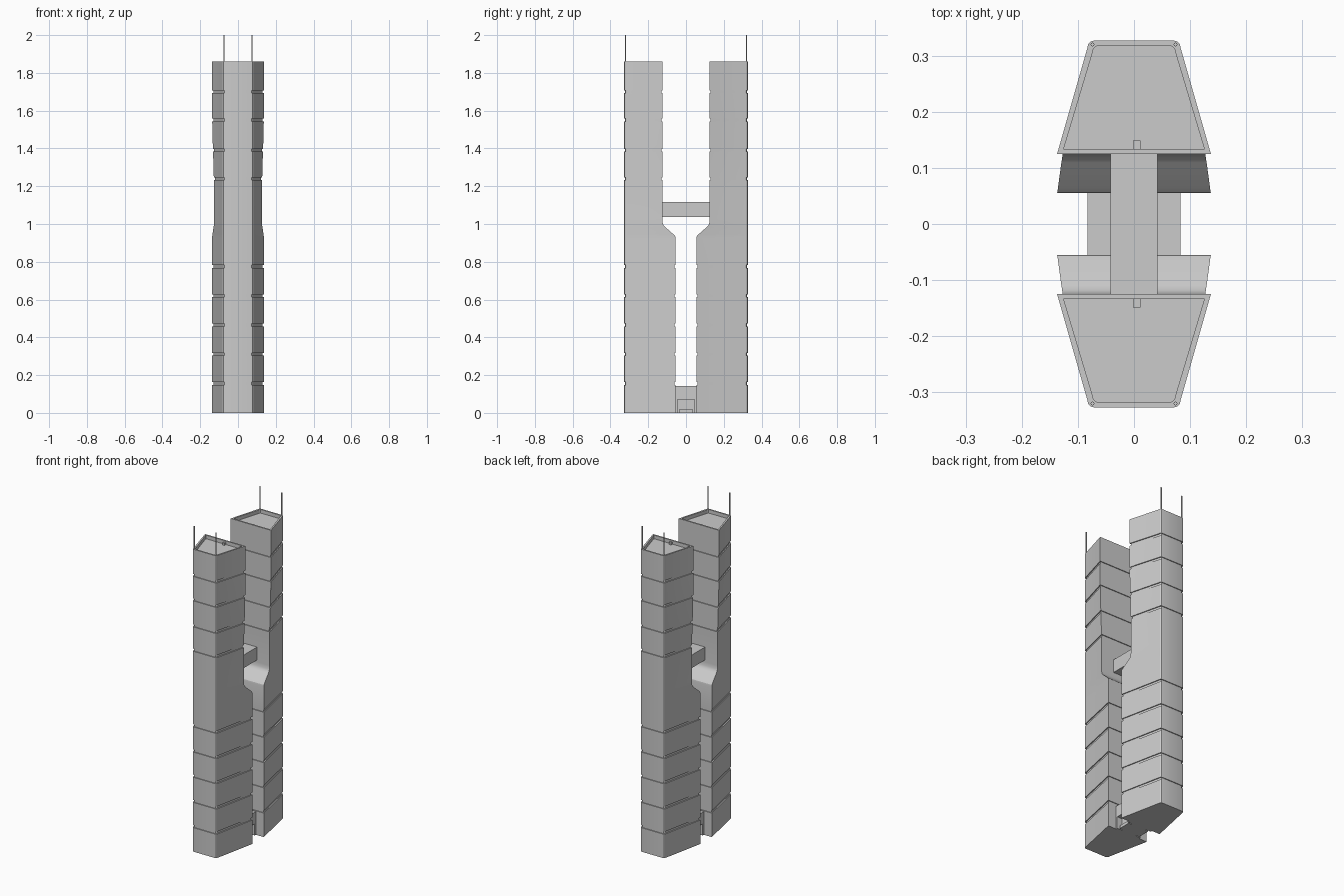
import bpy, bmesh, math

if "Cube" in bpy.data.objects:
    bpy.data.objects.remove(bpy.data.objects["Cube"])

TOP = 1.86
# tower profile: height, inner-face y, inner half width
KEYS = [(0, .055, .137), (.925, .055, .137), (.935, .057, .1365), (.944, .065, .1355),
        (.983, .109, .1295), (.992, .118, .128), (1.005, .123, .1275), (1.025, .125, .127),
        (1.20, .125, .127), (1.30, .125, .1295), (1.42, .125, .1335), (1.56, .125, .137),
        (TOP, .125, .137)]
GROOVES = [.155, .31, .465, .62, .775, 1.24, 1.39, 1.55, 1.70]


def profile(z):
    for (z0, y0, w0), (z1, y1, w1) in zip(KEYS, KEYS[1:]):
        if z <= z1:
            t = (z - z0) / (z1 - z0)
            return y0 + (y1 - y0) * t, w0 + (w1 - w0) * t
    return KEYS[-1][1:]


def ring(z, d=0):
    y, w = profile(z)
    half = [(w - d * 1.3, y + d), (.083 - d, .314 - d), (.082 - d, .320 - d),
            (.077 - d, .3255 - d), (.070 - d, .327 - d)]
    return [(x, yy, z) for x, yy in half] + [(-x, yy, z) for x, yy in reversed(half)]


def finish(name, bm):
    bmesh.ops.recalc_face_normals(bm, faces=bm.faces)
    me = bpy.data.meshes.new(name)
    bm.to_mesh(me)
    bm.free()
    ob = bpy.data.objects.new(name, me)
    bpy.context.collection.objects.link(ob)
    bpy.ops.object.select_all(action='DESELECT')
    ob.select_set(True)
    bpy.context.view_layer.objects.active = ob
    bpy.ops.object.shade_smooth_by_angle(angle=math.radians(25))
    return ob


def box(name, x0, x1, y0, y1, z0, z1):
    bm = bmesh.new()
    bmesh.ops.create_cube(bm, size=1)
    for v in bm.verts:
        v.co = ((x0 + x1) / 2 + v.co.x * (x1 - x0), (y0 + y1) / 2 + v.co.y * (y1 - y0),
                (z0 + z1) / 2 + v.co.z * (z1 - z0))
    return finish(name, bm)


def tower(name, side):
    # outer shell lofted through the profile, with bands of shallow grooves
    levels = [(k[0], 0) for k in KEYS]
    for g in GROOVES:
        levels += [(g - .0075, 0), (g - .0074, .005), (g + .0074, .005), (g + .0075, 0)]
    levels.sort()
    # parapet and sunken roof
    levels += [(TOP, .009), (TOP - .022, .009)]
    bm = bmesh.new()
    rings = [[bm.verts.new((x, y * side, z)) for x, y, z in ring(*lv)] for lv in levels]
    n = len(rings[0])
    for a, b in zip(rings, rings[1:]):
        for i in range(n):
            j = (i + 1) % n
            bm.faces.new((a[i], a[j], b[j], b[i]))
    bm.faces.new(rings[0])
    bm.faces.new(rings[-1])
    finish(name, bm)


for label, s in (("front", -1), ("back", 1)):
    tower(label + "_tower", s)
    # small roof hatch
    ys = sorted((s * .134, s * .149))
    box(label + "_roof_hatch", -.002, .012, *ys, TOP - .024, TOP - .008)
    # antenna masts on the outer corners
    for mast, sx in (("left", -1), ("right", 1)):
        x, y = sx * .074, s * .320
        bm = bmesh.new()
        bmesh.ops.create_cone(bm, cap_ends=True, segments=8, radius1=.0035, radius2=.0035,
                              depth=.16)
        bmesh.ops.translate(bm, verts=bm.verts, vec=(x, y, 1.92))
        finish(f"{label}_{mast}_antenna", bm)

# sky bridge between the towers
box("sky_bridge", -.042, .042, -.128, .128, 1.037, 1.117)

# entrance block: upper mass, recessed core, jambs and steps
box("entrance_lintel", -.083, .083, -.058, .058, .072, .143)
box("entrance_core", -.05, .05, -.058, .058, 0, .072)
for label, s in (("left", -1), ("right", 1)):
    xs = sorted((s * .05, s * .083))
    for part, t in (("front", -1), ("back", 1)):
        ys = sorted((t * .044, t * .058))
        box(f"{label}_{part}_jamb", *xs, *ys, 0, .072)
    box(label + "_entrance_step", *sorted((s * .05, s * .07)), -.038, .038, 0, .018)
